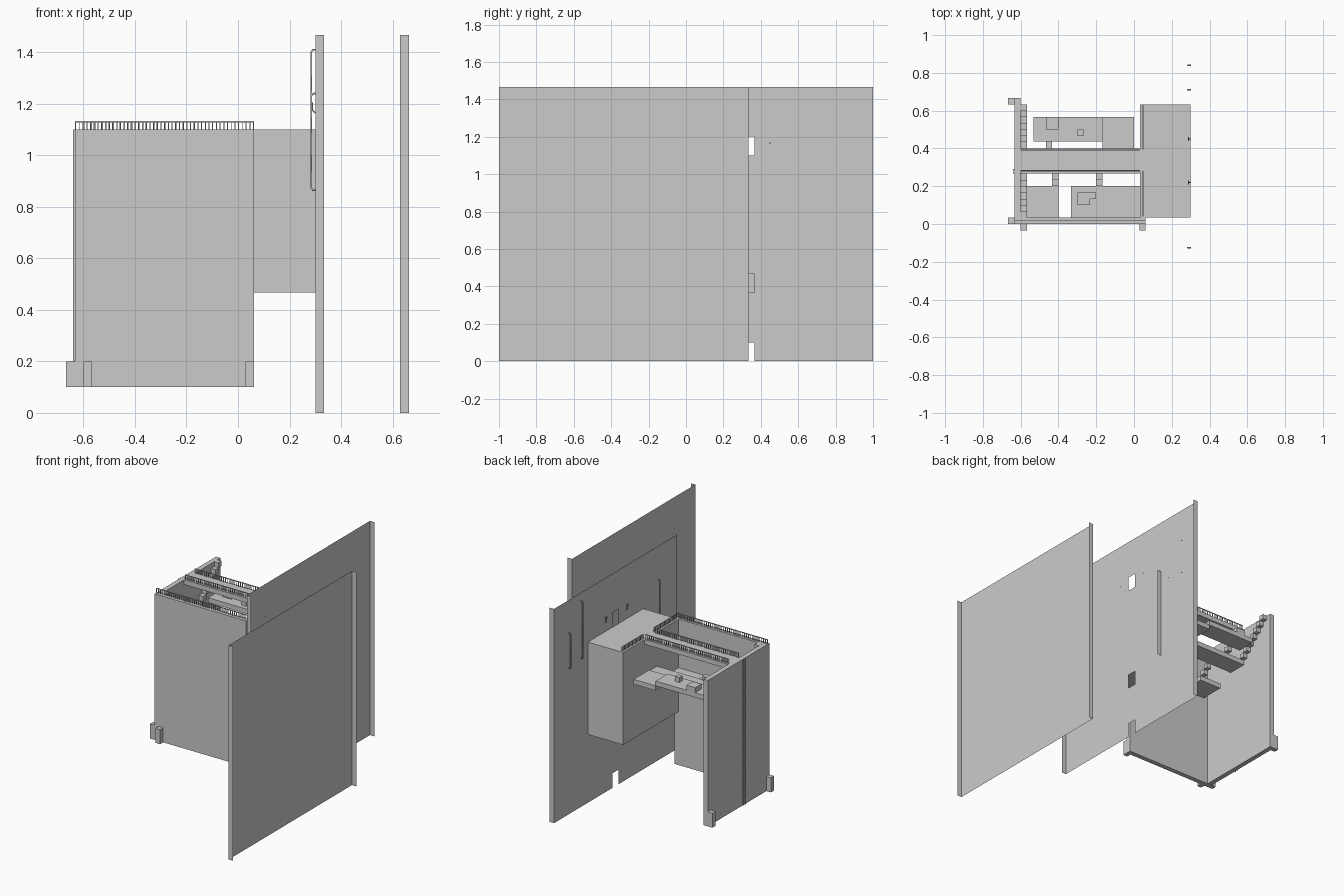
import bpy, bmesh

if "Cube" in bpy.data.objects:
    bpy.data.objects.remove(bpy.data.objects["Cube"])


def mesh_object(name, bm):
    bmesh.ops.recalc_face_normals(bm, faces=bm.faces)
    me = bpy.data.meshes.new(name)
    bm.to_mesh(me)
    bm.free()
    ob = bpy.data.objects.new(name, me)
    bpy.context.collection.objects.link(ob)
    return ob


def add_box(bm, x0, x1, y0, y1, z0, z1):
    vs = bmesh.ops.create_cube(bm, size=1)["verts"]
    for v in vs:
        v.co = (x0 if v.co.x < 0 else x1, y0 if v.co.y < 0 else y1, z0 if v.co.z < 0 else z1)


def boxes(name, *dims):
    bm = bmesh.new()
    for d in dims:
        add_box(bm, *d)
    return mesh_object(name, bm)


def quad(bm, *pts):
    bm.faces.new([bm.verts.new(p) for p in pts])


def tube(name, pts, r):
    cu = bpy.data.curves.new(name, "CURVE")
    cu.dimensions = "3D"
    cu.bevel_depth = r
    cu.bevel_resolution = 1
    cu.use_fill_caps = True
    sp = cu.splines.new("POLY")
    sp.points.add(len(pts) - 1)
    for p, c in zip(sp.points, pts):
        p.co = (*c, 1)
    ob = bpy.data.objects.new(name, cu)
    bpy.context.collection.objects.link(ob)
    return ob


U = 1 / 30      # one building module
H = 1.467       # panel height


def panel(name, x, y0, y1, doors=()):
    """Thin sheet with folded end flaps and optional door holes in the middle."""
    bm = bmesh.new()
    ym = (y0 + y1) / 2
    cuts = [(y0, ym - U), (ym + U, y1)] if doors else [(y0, y1)]
    for a, b in cuts:
        quad(bm, (x, a, 0), (x, b, 0), (x, b, H), (x, a, H))
    z = 0
    for d in doors:
        if d > z:
            quad(bm, (x, ym - U, z), (x, ym + U, z), (x, ym + U, d), (x, ym - U, d))
        z = d + 0.1
    if doors:
        quad(bm, (x, ym - U, z), (x, ym + U, z), (x, ym + U, H), (x, ym - U, H))
    for y in (y0, y1):
        quad(bm, (x, y, 0), (x + U, y, 0), (x + U, y, H), (x, y, H))
    mesh_object(name, bm)


# tall sheet walls
panel("outer_panel", 0.63, -1, 1 / 3)
panel("door_panel", 0.30, -1 / 3, 1, doors=(0, 0.367, 0.733, 1.1))

# main walls and feet
boxes("front_wall", (-0.633, 0.062, 0, U, 0.1, 1.1))
boxes("left_wall", (-0.633, -0.6, U, 0.667, 0.1, 1.1))
boxes("wall_feet",
      (-0.6, -0.567, -U, 0, 0.1, 0.2), (0.03, 0.062, -U, 0, 0.1, 0.2),
      (-0.667, -0.633, 0, U, 0.1, 0.2), (-0.667, -0.633, 0.633, 0.667, 0.1, 0.2))

# gatehouse block, with its side sheet passing through the panel
boxes("gate_block", (0.033, 0.3, U, 0.633, 0.467, 1.1))
bm = bmesh.new()
quad(bm, (0.3, 0.633, 0.467), (0.333, 0.633, 0.467), (0.333, 0.633, 1.1), (0.3, 0.633, 1.1))
mesh_object("block_side_fin", bm)

# bridges and platforms
boxes("upper_bridge", (-0.6, 0.033, 0.275, 0.4, 1.067, 1.1))
boxes("lower_bridge", (-0.6, 0.033, 0.267, 0.4, 0.833, 0.867))
boxes("back_platform_high", (-0.533, -0.167, 0.437, 0.567, 0.9, 0.933))
boxes("back_platform_low", (-0.167, 0, 0.4, 0.567, 0.867, 0.9))
boxes("front_platform_left", (-0.567, -0.4, U, 0.2, 0.733, 0.767))
boxes("front_platform_right", (-0.333, 0.033, U, 0.2, 0.733, 0.767))

# stairs
steps = []
for i in range(7):
    z = 0.867 + U * (i + 1)
    steps.append((-0.6, -0.567, 0.4 + U * i, 0.4 + U * (i + 1), z - U, z))
    steps.append((-0.6, -0.567, 0.267 - U * (i + 1), 0.267 - U * i, z - U, z))
boxes("wall_stairs", *steps)
steps = [(-0.467, -0.433, 0.4, 0.437, 0.867, 0.9)]
for x in (-0.433, -0.2):
    for i in range(2):
        z = 0.767 + U * (i + 1)
        steps.append((x, x + U, 0.2 + U * i, 0.2 + U * (i + 1), z - U, z))
boxes("platform_steps", *steps)

# crates
boxes("crates",
      (-0.467, -0.4, 0.5, 0.567, 0.933, 0.967), (-0.3, -0.267, 0.467, 0.5, 0.933, 0.967),
      (-0.3, -0.233, 0.1, 0.167, 0.767, 0.8), (-0.233, -0.2, 0.133, 0.167, 0.767, 0.8))


# railings
def railing(name, a, b, fixed, axis):
    bm = bmesh.new()
    t = 0.0022
    n = round((b - a) / 0.0145)

    def bar(p, q, z0, z1):
        if axis == "x":
            add_box(bm, p, q, fixed - t, fixed + t, z0, z1)
        else:
            add_box(bm, fixed - t, fixed + t, p, q, z0, z1)
    for i in range(n + 1):
        c = a + t + (b - a - 2 * t) * i / n
        bar(c - t * 0.7, c + t * 0.7, 1.1, 1.131)
    bar(a, b, 1.128, 1.133)
    mesh_object(name, bm)


railing("front_rail", -0.633, 0.062, 0.02, "x")
railing("bridge_rail_front", -0.6, 0.033, 0.284, "x")
railing("bridge_rail_back", -0.6, 0.033, 0.391, "x")
railing("block_rail_front", 0.04, 0.28, 0.047, "y")
railing("block_rail_back", 0.395, 0.63, 0.047, "y")

# ladder on the outer left wall
rungs = [(-0.638, -0.635, 0.269, 0.289, 0.12 + 0.02 * i, 0.123 + 0.02 * i) for i in range(49)]
boxes("outer_ladder", (-0.64, -0.633, 0.267, 0.271, 0.1, 1.1),
      (-0.64, -0.633, 0.287, 0.291, 0.1, 1.1), *rungs)

# pipes on the door panel
for i, (y, z0, z1) in enumerate(((0.84, 1.0, 1.24), (0.71, 1.02, 1.41), (-0.125, 0.865, 1.24))):
    tube(f"wall_pipe_{i}", [(0.302, y, z0), (0.29, y, z0), (0.285, y, z0 + 0.008),
                            (0.285, y, z1 - 0.008), (0.29, y, z1), (0.302, y, z1)], 0.004)

# small forked wall lamps beside the upper door
for i, y in enumerate((0.45, 0.22)):
    tube(f"wall_lamp_{i}", [(0.3, y, 1.165), (0.289, y, 1.175), (0.289, y, 1.19),
                            (0.289, y - 0.008, 1.205)], 0.003)
    tube(f"wall_lamp_fork_{i}", [(0.289, y, 1.188), (0.289, y + 0.008, 1.205)], 0.003)
